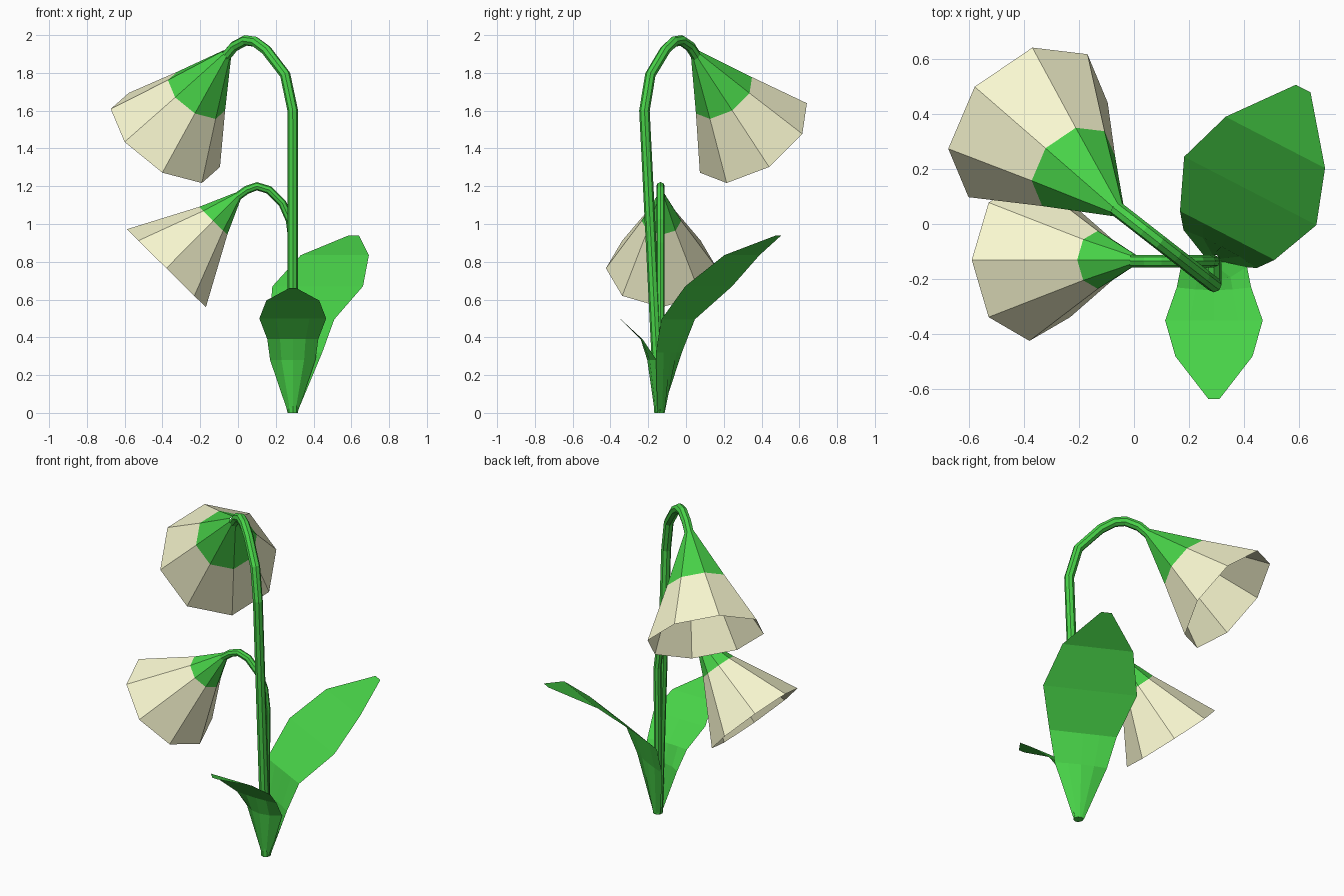
import bpy, bmesh, math
from mathutils import Vector

if "Cube" in bpy.data.objects:
    bpy.data.objects.remove(bpy.data.objects["Cube"])


def material(name, rgb):
    m = bpy.data.materials.new(name)
    m.diffuse_color = (*rgb, 1)
    m.use_nodes = True
    m.node_tree.nodes["Principled BSDF"].inputs["Base Color"].default_value = m.diffuse_color
    return m


GREEN = material("leaf_green", (0.065, 0.65, 0.065))
CREAM = material("petal_cream", (0.96, 0.95, 0.64))


def finish(name, bm, mats):
    me = bpy.data.meshes.new(name)
    bm.to_mesh(me)
    bm.free()
    for m in mats:
        me.materials.append(m)
    ob = bpy.data.objects.new(name, me)
    bpy.context.collection.objects.link(ob)
    return ob


def stem(name, points, radius):
    """Eight-sided tube along a path, turned into a flat-shaded mesh."""
    cu = bpy.data.curves.new(name, 'CURVE')
    cu.dimensions = '3D'
    cu.bevel_depth = radius
    cu.bevel_resolution = 2
    cu.use_fill_caps = True
    sp = cu.splines.new('POLY')
    sp.points.add(len(points) - 1)
    for p, co in zip(sp.points, points):
        p.co = (*co, 1)
    sp.use_smooth = False
    cu.materials.append(GREEN)
    ob = bpy.data.objects.new(name, cu)
    bpy.context.collection.objects.link(ob)
    bpy.ops.object.select_all(action='DESELECT')
    ob.select_set(True)
    bpy.context.view_layer.objects.active = ob
    bpy.ops.object.convert(target='MESH')


def bell(name, rim_centre, apex, up, rings):
    """Open eight-sided bell; rings are (distance from apex, radius)."""
    bm = bmesh.new()
    apex = Vector(apex)
    axis = (Vector(rim_centre) - apex).normalized()
    up = Vector(up)
    u = (up - axis * up.dot(axis)).normalized()
    v = axis.cross(u)
    loops = []
    for d, r in rings:
        loops.append([bm.verts.new(apex + axis * d + r * (
            u * math.cos(k * math.pi / 4) + v * math.sin(k * math.pi / 4)))
            for k in range(8)])
    for i in range(len(loops) - 1):
        a, b = loops[i], loops[i + 1]
        for k in range(8):
            n = (k + 1) % 8
            f = bm.faces.new((a[k], a[n], b[n], b[k]))
            f.material_index = min(i, 1)
    bm.normal_update()
    bm.faces.ensure_lookup_table()
    f = bm.faces[0]
    if f.normal.dot(f.calc_center_median() - apex - axis * rings[0][0]) < 0:
        bmesh.ops.reverse_faces(bm, faces=bm.faces)
    finish(name, bm, [GREEN, CREAM])


def leaf(name, base, direction, stations):
    """Thin blade; stations are (outward, height, half width, cup depth)."""
    bm = bmesh.new()
    base = Vector(base)
    out = Vector((*direction, 0)).normalized()
    side = Vector((out.y, -out.x, 0))
    rows = []
    for d, z, w, cup in stations:
        rows.append([bm.verts.new(base + out * (d - cup * t * t) + side * w * t
                                  + Vector((0, 0, z)))
                     for t in (-1, -0.5, 0, 0.5, 1)])
    for a, b in zip(rows, rows[1:]):
        for k in range(4):
            bm.faces.new((a[k], b[k], b[k + 1], a[k + 1]))
    finish(name, bm, [GREEN])


# Tall main stem with hooked top
hook = [(0.29, 1.6), (0.25, 1.79), (0.15, 1.92), (0.09, 1.965), (0.04, 1.972),
        (-0.02, 1.94), (-0.07, 1.88)]
stem("main_stem", [(0.29, -0.14, 0)] +
     [(x, -0.22 + (0.29 - x) * 0.78, z) for x, z in hook], 0.028)

# Short second stem
arc = [(0.285, 0), (0.29, 0.9), (0.275, 1.02), (0.235, 1.11), (0.165, 1.18),
       (0.1, 1.2), (0.045, 1.18), (-0.01, 1.14)]
stem("side_stem", [(x, -0.135, z) for x, z in arc], 0.022)

# Bell flowers
bell("upper_flower", (-0.385, 0.357, 1.455), (-0.06, 0.05, 1.9),
     (-0.195, 0.143, 0.235), [(0, 0.028), (0.31, 0.177), (0.63, 0.338)])
bell("lower_flower", (-0.38, -0.13, 0.765), (0.0, -0.13, 1.15),
     (-0.21, 0, 0.205), [(0, 0.022), (0.187, 0.105), (0.54, 0.294)])

# Leaves
leaf("front_leaf", (0.29, -0.14, 0), (0, -1),
     [(0.025, 0, 0.025, 0.03), (0.065, 0.28, 0.12, 0.05),
      (0.1, 0.39, 0.135, 0.01), (0.21, 0.5, 0.177, 0),
      (0.34, 0.595, 0.14, 0), (0.495, 0.66, 0.02, 0)])
leaf("back_leaf", (0.29, -0.135, 0), (0.46, 0.89),
     [(0.025, 0, 0.028, 0.03), (0.06, 0.32, 0.15, 0.01),
      (0.105, 0.495, 0.193, 0), (0.287, 0.67, 0.27, 0),
      (0.485, 0.835, 0.203, 0), (0.705, 0.94, 0.03, 0)])
